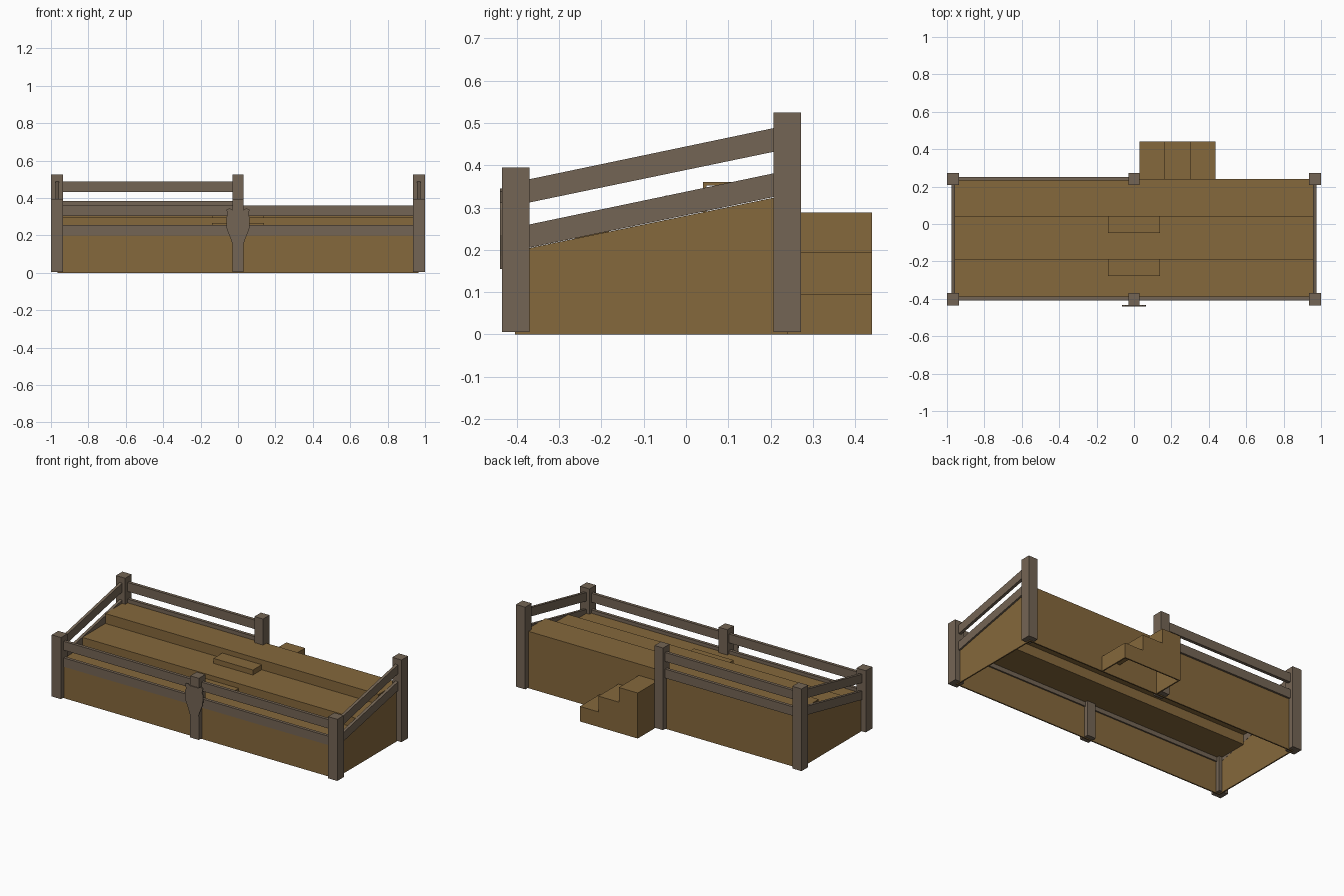
import bpy, bmesh
from mathutils import Vector

if "Cube" in bpy.data.objects:
    bpy.data.objects.remove(bpy.data.objects["Cube"])


def material(name, rgb):
    m = bpy.data.materials.new(name)
    m.diffuse_color = (*rgb, 1)
    m.use_nodes = True
    m.node_tree.nodes["Principled BSDF"].inputs["Base Color"].default_value = m.diffuse_color
    return m


PLANK = material("brown planks", (0.235, 0.138, 0.045))
TIMBER = material("grey timber", (0.175, 0.130, 0.090))


def prism(name, outline, axis, lo, hi, mat):
    """Extrude a 2D outline along an axis from lo to hi."""
    def place(p, d):
        return {"x": (d, p[0], p[1]), "y": (p[0], d, p[1]), "z": (p[0], p[1], d)}[axis]
    bm = bmesh.new()
    face = bm.faces.new([bm.verts.new(place(p, lo)) for p in outline])
    top = bmesh.ops.extrude_face_region(bm, geom=[face])["geom"]
    shift = Vector(place((0, 0), hi - lo))
    bmesh.ops.translate(bm, verts=[v for v in top if isinstance(v, bmesh.types.BMVert)], vec=shift)
    bmesh.ops.recalc_face_normals(bm, faces=bm.faces)
    mesh = bpy.data.meshes.new(name)
    bm.to_mesh(mesh)
    bm.free()
    ob = bpy.data.objects.new(name, mesh)
    mesh.materials.append(mat)
    bpy.context.collection.objects.link(ob)
    return ob


def box(name, x, y, z, mat):
    outline = [(x[0], y[0]), (x[1], y[0]), (x[1], y[1]), (x[0], y[1])]
    return prism(name, outline, "z", z[0], z[1], mat)


T = 0.008                      # plank thickness
FRONT, BACK = -0.4025, 0.24    # post centre lines

# Posts: three low ones in front, three tall ones behind
for x in (-0.9675, 0, 0.9675):
    w = 0.03 if x == 0 else 0.0325
    for label, y, h in (("front_post", FRONT, 0.395), ("back_post", BACK, 0.525)):
        z0 = 0.3 if x == 0 and y > 0 else 0.005
        z0 = 0.005
        box(label, (x - w, x + w), (y - 0.0325, y + 0.0325), (z0, h), TIMBER)

# Level rails: full width in front, left half only behind
for z in (0.2, 0.305):
    box("front_rail", (-0.95, 0.95), (-0.408, -0.388), (z, z + 0.056), TIMBER)
for z in (0.327, 0.432):
    box("back_rail", (-0.95, 0), (0.232, 0.252), (z, z + 0.057), TIMBER)

# Sloping rails and slanted panels at both ends
for s in (-1, 1):
    for z in (0.205, 0.312):
        prism("side_rail", [(-0.37, z), (0.208, z + 0.12), (0.208, z + 0.176), (-0.37, z + 0.055)],
              "x", s * 0.957, s * 0.975, TIMBER)
    prism("side_panel", [(-0.405, 0), (0.24, 0), (0.24, 0.33), (-0.405, 0.197)],
          "x", s * 0.957, s * 0.965, PLANK)

# Front and back panels
box("front_panel", (-0.96, 0.96), (-0.405, -0.405 + T), (0, 0.203), PLANK)
box("back_panel", (-0.96, 0.96), (0.24 - T, 0.24), (0, 0.36), PLANK)

# Three-level floor as a folded sheet, open underneath
Z1, Z2, Z3 = 0.235, 0.297, 0.36
Y1, Y2 = -0.19, 0.04
tiers = [(-0.39, Z1), (Y1, Z1), (Y1, Z2), (Y2, Z2), (Y2, Z3), (0.24, Z3),
         (0.24, Z3 - T), (Y2 + T, Z3 - T), (Y2 + T, Z2 - T), (Y1 + T, Z2 - T),
         (Y1 + T, Z1 - T), (-0.39, Z1 - T)]
prism("tiered_floor", tiers, "x", -0.957, 0.957, PLANK)

# Half-height steps between the levels
for y, z in ((Y1, Z1), (Y2, Z2)):
    box("inner_step", (-0.138, 0.138), (y - 0.088, y), (z, z + 0.032), PLANK)

# Hollow staircase against the back
stairs = [(0.03, 0), (0.435, 0), (0.435, 0.095), (0.305, 0.095), (0.305, 0.195),
          (0.162, 0.195), (0.162, 0.288), (0.03, 0.288)]
prism("stair_side", stairs, "y", 0.44 - T, 0.44, PLANK)
for x0, x1, z0, z1 in ((0.03, 0.162, 0.195, 0.288), (0.162, 0.305, 0.095, 0.195), (0.305, 0.435, 0, 0.095)):
    box("stair_tread", (x0, x1), (0.24, 0.435), (z1 - T, z1), PLANK)
    box("stair_riser", (x1 - T, x1), (0.24, 0.435), (z0, z1), PLANK)
box("stair_end", (0.03, 0.03 + T), (0.24, 0.435), (0, 0.288), PLANK)

# Plain shield plate on the middle front post
half = [(0.028, 0.335), (0.045, 0.345), (0.062, 0.338), (0.056, 0.312),
        (0.063, 0.295), (0.060, 0.235), (0.040, 0.185), (0.030, 0.155)]
shield = half + [(-x, z) for x, z in reversed(half)]
prism("shield_plate", shield, "y", -0.44, -0.434, TIMBER)
